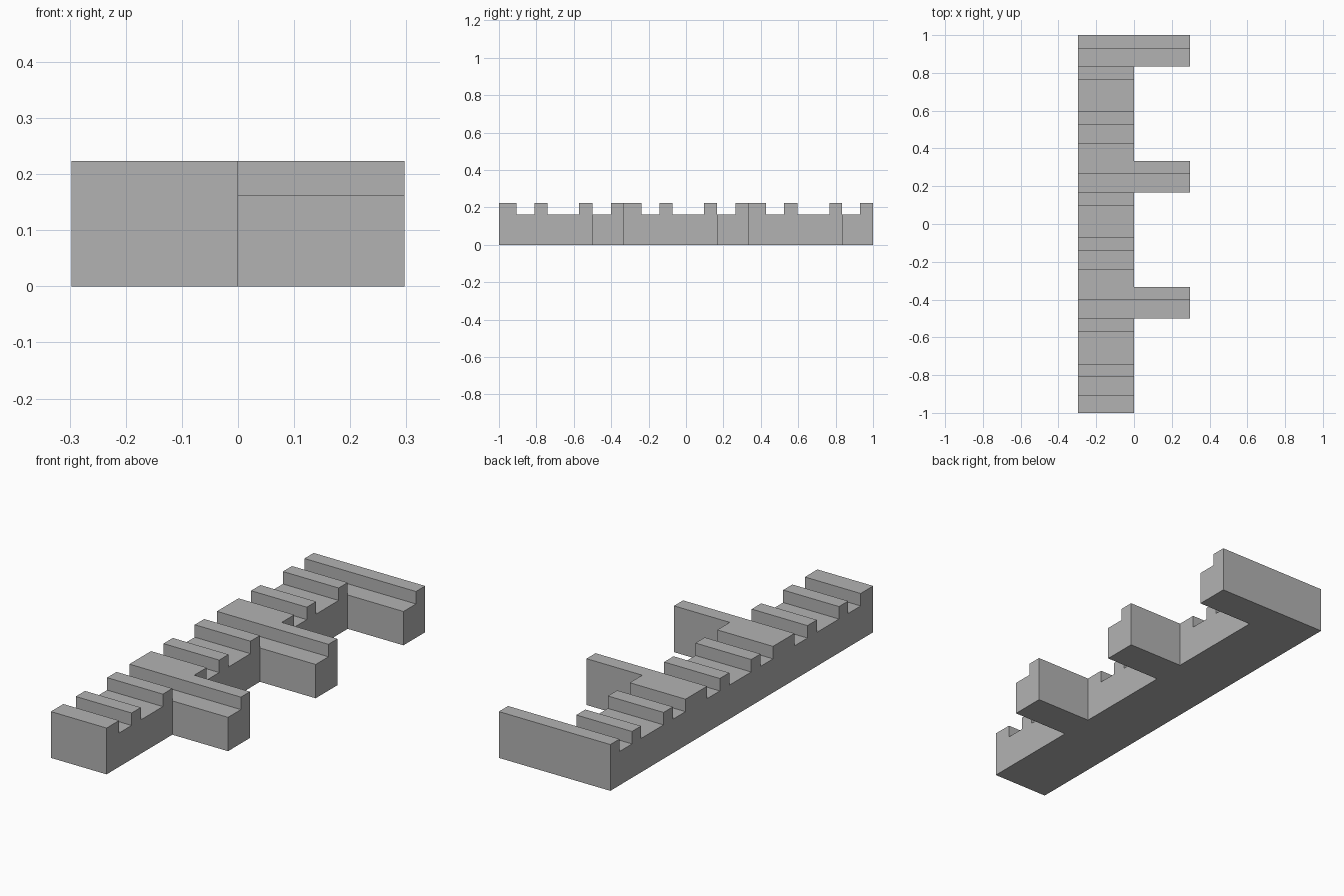
import bpy, bmesh

if "Cube" in bpy.data.objects:
    bpy.data.objects.remove(bpy.data.objects["Cube"])

HALF_W = 0.297            # half width of the whole part
LOW, HIGH = 0.163, 0.223  # groove floor and ridge top heights

# y ranges of the raised ridges and of the side arms
ridges = [(-1, -.905), (-.81, -.74), (-.572, -.5), (-.402, -.238), (-.143, -.072),
          (.095, .167), (.264, .428), (.524, .595), (.766, .835), (.93, 1)]
arms = [(-.5, -.333), (.167, .333), (.835, 1)]


def inside(y, spans):
    return any(a < y < b for a, b in spans)


def raise_faces(bm, faces, dz):
    geom = bmesh.ops.extrude_face_region(bm, geom=faces)["geom"]
    verts = [g for g in geom if isinstance(g, bmesh.types.BMVert)]
    bmesh.ops.translate(bm, vec=(0, 0, dz), verts=verts)
    return [g for g in geom if isinstance(g, bmesh.types.BMFace)]


# Plan of the spine and arms, in strips split at every ridge and arm edge
bm = bmesh.new()
ys = sorted({y for span in ridges + arms for y in span})
for y0, y1 in zip(ys, ys[1:]):
    columns = [(-HALF_W, 0)]
    if inside((y0 + y1) / 2, arms):
        columns.append((0, HALF_W))
    for x0, x1 in columns:
        bm.faces.new([bm.verts.new((x, y, 0)) for x, y in
                      ((x0, y0), (x1, y0), (x1, y1), (x0, y1))])
bmesh.ops.remove_doubles(bm, verts=bm.verts[:], dist=1e-4)

# Solid base, then the ridges raised from its top
top = raise_faces(bm, bm.faces[:], LOW)
raise_faces(bm, [f for f in top if inside(f.calc_center_median().y, ridges)], HIGH - LOW)

# Merge flat areas
bmesh.ops.recalc_face_normals(bm, faces=bm.faces[:])
bmesh.ops.dissolve_limit(bm, angle_limit=0.01, verts=bm.verts[:], edges=bm.edges[:])

mesh = bpy.data.meshes.new("notched_rack")
bm.to_mesh(mesh)
bm.free()
grey = bpy.data.materials.new("plain grey")
grey.diffuse_color = (0.45, 0.45, 0.45, 1)
grey.use_nodes = True
grey.node_tree.nodes["Principled BSDF"].inputs["Base Color"].default_value = grey.diffuse_color
mesh.materials.append(grey)
bpy.context.collection.objects.link(bpy.data.objects.new("notched_rack", mesh))
